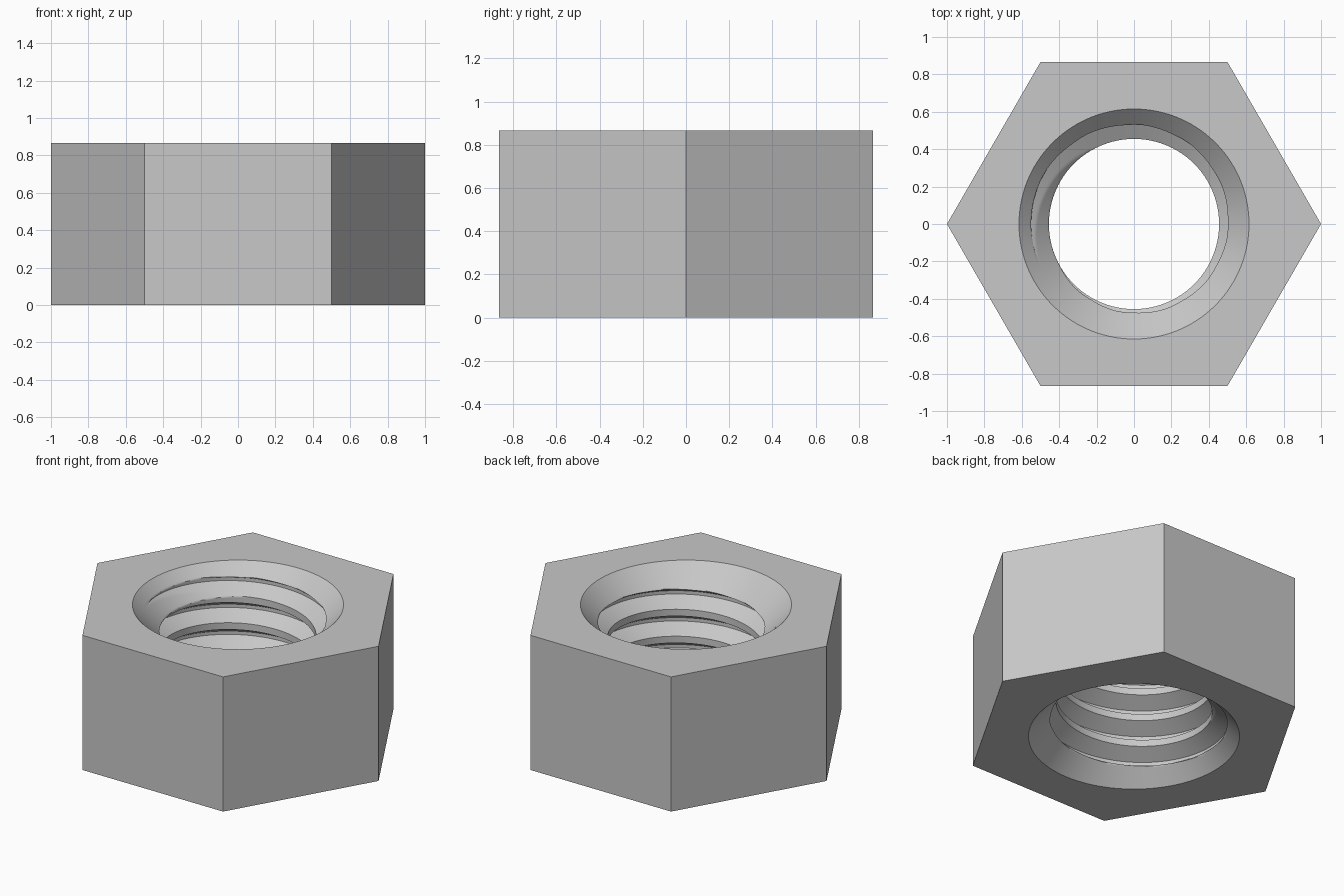
import bpy, bmesh, math

cube = bpy.data.objects.get("Cube")
if cube:
    bpy.data.objects.remove(cube)

HEIGHT = 0.866
FLAT = 0.866                # centre to flat of the hexagon
CREST, ROOT, MOUTH = 0.455, 0.55, 0.615
PITCH = HEIGHT / 5
COLUMNS = 120               # multiple of six, so the corners stay exact
STEPS = 32                  # rows per thread pitch


def hex_radius(a):
    """Distance from the axis to the hexagon outline."""
    return FLAT / math.cos(a % (math.pi / 3) - math.pi / 6)


def thread_radius(u):
    """Sixty degree thread: flank, root, flank, crest over one pitch."""
    rise = min(u / 0.3125, (0.75 - u) / 0.3125, 1)
    return CREST + (ROOT - CREST) * max(rise, 0)


def section(a):
    """Closed section (radius, height) of the nut at angle a."""
    start = 0.087 - PITCH * a / math.tau
    pts = [(hex_radius(a), HEIGHT)]
    for j in range(-STEPS, 6 * STEPS + 1):
        depth = min(max(start + j * PITCH / STEPS, 0), HEIGHT)
        chamfer = MOUTH - min(depth, HEIGHT - depth)
        r = max(chamfer, thread_radius(j % STEPS / STEPS))
        if depth in (0, HEIGHT):
            r = MOUTH
        pts.append((r, HEIGHT - depth))
    pts.append((hex_radius(a), 0))
    return pts


# Sweep the section round the axis; the helix closes on itself after one turn
bm = bmesh.new()
rings = []
for i in range(COLUMNS + 1):
    a = math.tau * i / COLUMNS
    rings.append([bm.verts.new((r * math.cos(a), r * math.sin(a), z))
                  for r, z in section(a)])
for left, right in zip(rings, rings[1:]):
    for k in range(len(left)):
        bm.faces.new((left[k - 1], left[k], right[k], right[k - 1]))
bmesh.ops.remove_doubles(bm, verts=bm.verts, dist=0.0002)
bmesh.ops.recalc_face_normals(bm, faces=bm.faces)

mesh = bpy.data.meshes.new("hex_nut")
bm.to_mesh(mesh)
bm.free()
nut = bpy.data.objects.new("hex_nut", mesh)
bpy.context.collection.objects.link(nut)

# Plain steel grey
steel = bpy.data.materials.new("steel_grey")
steel.use_nodes = True
grey = (0.58, 0.58, 0.58, 1)
steel.diffuse_color = grey
steel.node_tree.nodes["Principled BSDF"].inputs["Base Color"].default_value = grey
mesh.materials.append(steel)

bpy.ops.object.select_all(action='DESELECT')
nut.select_set(True)
bpy.context.view_layer.objects.active = nut
bpy.ops.object.shade_smooth_by_angle(angle=math.radians(30))
